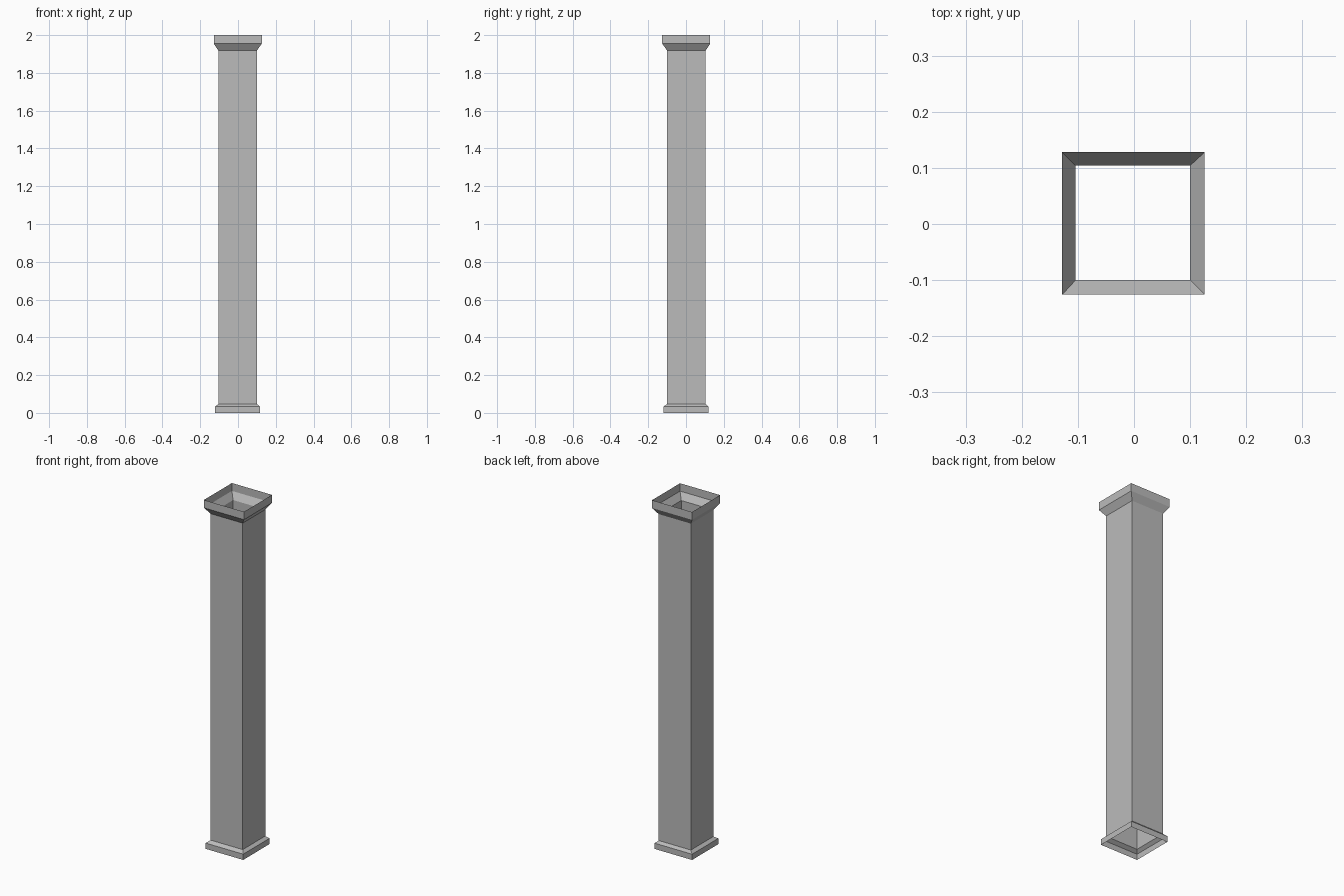
import bpy
import bmesh

# Remove the default object
cube = bpy.data.objects.get("Cube")
if cube:
    bpy.data.objects.remove(cube, do_unlink=True)

# Single stone colour
stone = bpy.data.materials.new("grey stone")
stone.use_nodes = True
colour = (0.5, 0.5, 0.5, 1)
stone.diffuse_color = colour
stone.node_tree.nodes["Principled BSDF"].inputs["Base Color"].default_value = colour


def square_ring(bm, half, z, cx, cy):
    return [bm.verts.new((cx + sx * half, cy + sy * half, z))
            for sx, sy in ((-1, -1), (1, -1), (1, 1), (-1, 1))]


def square_tube(name, sections):
    """Open-ended square tube through (half width, height, centre x, centre y)."""
    bm = bmesh.new()
    rings = [square_ring(bm, *section) for section in sections]
    for low, high in zip(rings, rings[1:]):
        for i in range(4):
            j = (i + 1) % 4
            bm.faces.new((low[i], low[j], high[j], high[i]))
    mesh = bpy.data.meshes.new(name)
    bm.to_mesh(mesh)
    bm.free()
    mesh.materials.append(stone)
    obj = bpy.data.objects.new(name, mesh)
    bpy.context.collection.objects.link(obj)
    return obj


base_z, shaft_low, shaft_high, cap_z = 0.033, 0.047, 1.918, 1.955
foot = (-0.002, -0.001)
axis = (-0.002, 0.002)
head = (-0.001, 0.001)

# Plinth with a sloped shoulder
square_tube("base", [(0.119, 0, *foot), (0.119, base_z, *foot),
                     (0.102, shaft_low, *axis)])
# Hollow shaft
square_tube("shaft", [(0.102, shaft_low, *axis), (0.102, shaft_high, *axis)])
# Flared, open capital
square_tube("capital", [(0.102, shaft_high, *axis), (0.127, cap_z, *head),
                        (0.127, 2, *head)])
